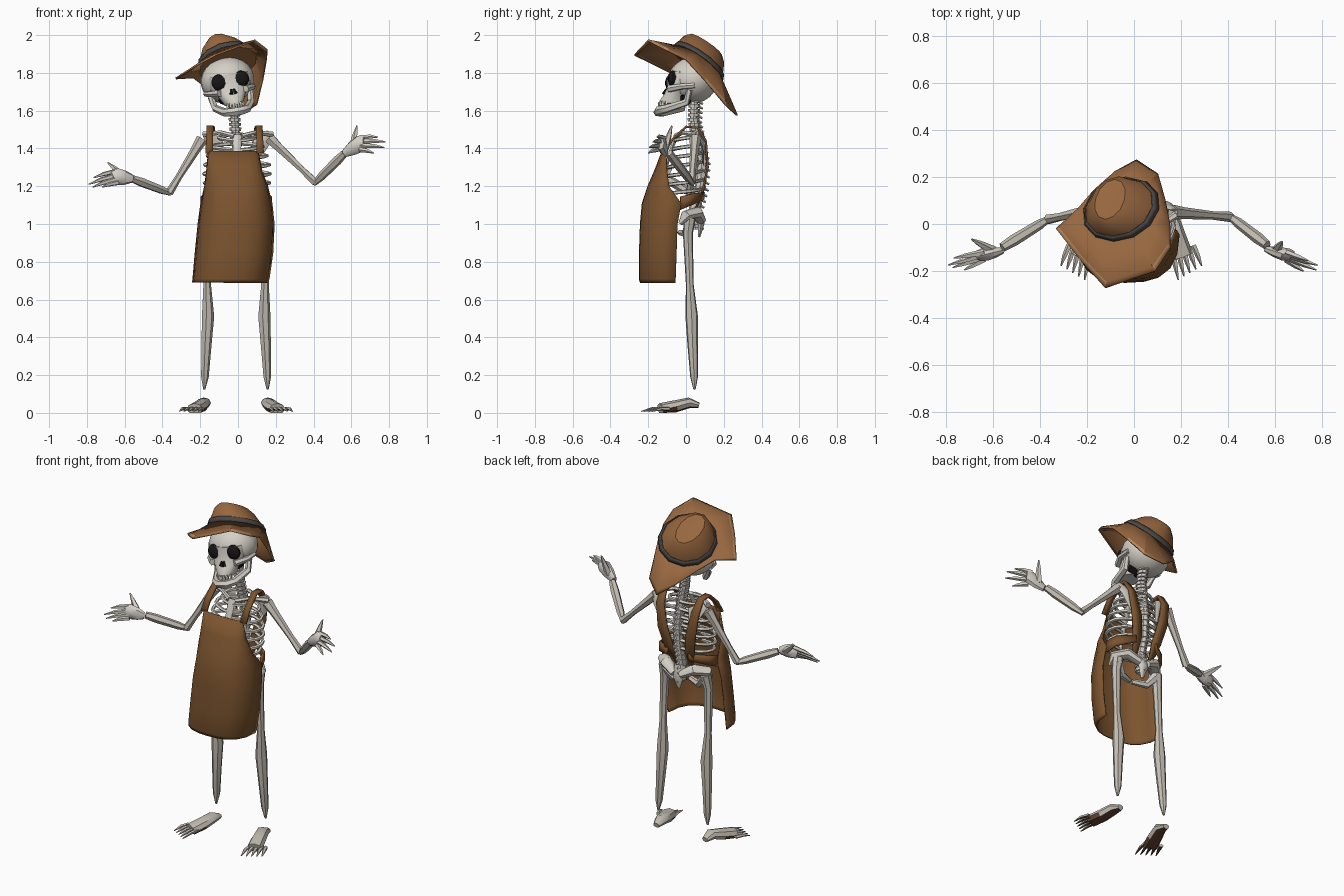
import bpy, bmesh, math
from mathutils import Vector, Matrix


def material(name, rgb):
    m = bpy.data.materials.new(name)
    m.diffuse_color = (*rgb, 1)
    return m


SKULL = material("pale bone", (0.66, 0.63, 0.57))
BONE = material("weathered bone", (0.56, 0.52, 0.45))
APRON = material("brown leather", (0.20, 0.088, 0.028))
HAT = material("hat felt", (0.31, 0.135, 0.05))
TRIM = material("worn tan felt", (0.50, 0.26, 0.11))
BAND = material("dark grey band", (0.07, 0.065, 0.06))
DARK = material("socket black", (0.008, 0.008, 0.008))
SOLE = material("dirty sole", (0.12, 0.055, 0.03))


def finish(bm, name, mat, angle=40, matrix=None, thick=0):
    if matrix:
        bm.transform(matrix)
    bmesh.ops.recalc_face_normals(bm, faces=bm.faces[:])
    me = bpy.data.meshes.new(name)
    bm.to_mesh(me)
    bm.free()
    ob = bpy.data.objects.new(name, me)
    bpy.context.collection.objects.link(ob)
    me.materials.append(mat)
    if thick:
        mod = ob.modifiers.new("thickness", "SOLIDIFY")
        mod.thickness = thick
        mod.offset = 0
    bpy.ops.object.select_all(action='DESELECT')
    ob.select_set(True)
    bpy.context.view_layer.objects.active = ob
    bpy.ops.object.shade_smooth_by_angle(angle=math.radians(angle))
    return ob


def loft(bm, rings, closed=True, caps=True):
    vs = [[bm.verts.new(p) for p in r] for r in rings]
    n = len(vs[0])
    for a, b in zip(vs, vs[1:]):
        for i in range(n if closed else n - 1):
            j = (i + 1) % n
            bm.faces.new((a[i], a[j], b[j], b[i]))
    if closed and caps:
        bm.faces.new(vs[0])
        bm.faces.new(vs[-1])


def tube(bm, pts, radii, sides=6, flat=1.0):
    """Tapered bone along a path; flat squashes it across its upward axis."""
    pts = [Vector(p) for p in pts]
    ref = (pts[-1] - pts[0]).normalized()
    ref = Vector((0, 1, 0)) if abs(ref.z) > 0.8 else Vector((0, 0, 1))
    rings = []
    for i, p in enumerate(pts):
        d = (pts[min(i + 1, len(pts) - 1)] - pts[max(i - 1, 0)]).normalized()
        u = d.cross(ref).normalized()
        v = u.cross(d)
        r = radii[i] if isinstance(radii, (list, tuple)) else radii
        rings.append([p + u * r * math.cos(t) + v * r * flat * math.sin(t)
                      for t in (2 * math.pi * k / sides for k in range(sides))])
    loft(bm, rings)


def ball(bm, c, r, seg=14):
    m = Matrix.Translation(c) @ Matrix.Diagonal((*r, 1))
    bmesh.ops.create_uvsphere(bm, u_segments=seg, v_segments=max(6, seg * 2 // 3), radius=1, matrix=m)


def box(bm, c, size):
    bmesh.ops.create_cube(bm, size=1, matrix=Matrix.Translation(c) @ Matrix.Diagonal((*size, 1)))


# Head, built upright then tilted as one
HEAD = (Matrix.Translation((-0.055, 0.03, 1.76)) @ Matrix.Rotation(math.radians(-10), 4, 'Y')
        @ Matrix.Rotation(math.radians(7), 4, 'Z'))
bm = bmesh.new()
ball(bm, (0, 0.005, 0), (0.143, 0.13, 0.122), 18)
rows = [(0.03, 0.105, -0.125), (-0.035, 0.108, -0.128), (-0.08, 0.075, -0.15), (-0.112, 0.058, -0.172), (-0.132, 0.05, -0.175)]
loft(bm, [[(w * math.cos(t), (f - 0.03) / 2 + (f + 0.03) / 2 * -math.sin(t), z)
           for t in (2 * math.pi * k / 14 for k in range(14))] for z, w, f in rows])
for s in (-1, 1):
    tube(bm, [(s * 0.07, -0.13, -0.06), (s * 0.118, -0.07, -0.055), (s * 0.128, 0.0, -0.05)], [0.02, 0.016, 0.014])
finish(bm, "skull", SKULL, 50, HEAD)

bm = bmesh.new()
side = [(0.108, -0.025, -0.07), (0.095, -0.04, -0.135), (0.06, -0.14, -0.165), (0.025, -0.178, -0.17)]
tube(bm, [(-x, y, z) for x, y, z in side] + side[::-1], [0.016, 0.02, 0.022, 0.024, 0.024, 0.022, 0.02, 0.016])
finish(bm, "jaw", SKULL, 50, HEAD)

bm = bmesh.new()
for k in range(-3, 4):
    y = -0.172 + 0.0035 * k * k
    box(bm, (k * 0.014, y, -0.132), (0.011, 0.012, 0.022))
    box(bm, (k * 0.013, y, -0.151), (0.010, 0.012, 0.014))
finish(bm, "teeth", SKULL, 30, HEAD)

bm = bmesh.new()
for s in (-1, 1):
    ball(bm, (s * 0.06, -0.107, -0.004), (0.042, 0.027, 0.044), 11)
    tube(bm, [(s * 0.006, -0.135, -0.05), (s * 0.012, -0.148, -0.076)], [0.006, 0.011], 5)
ball(bm, (0, -0.04, -0.095), (0.075, 0.05, 0.04), 10)
finish(bm, "eye_and_nose_sockets", DARK, 30, HEAD)

# Hat: tilted crown, band and bent brim
A, B, C = Vector((0.148, 0, 0.05)), Vector((0.03, 0.125, -0.08)), Vector((-0.052, 0.06, 1.845))
UP = Vector((-0.05, 0.045, 0.105))
T = [2 * math.pi * k / 12 for k in range(12)]


def hat_ring(h, sa, sb):
    return [C + UP * h + A * sa * math.cos(t) + B * sb * math.sin(t) for t in T]


bm = bmesh.new()
loft(bm, [hat_ring(0, 1.05, 1.05), hat_ring(0.3, 0.93, 0.98), hat_ring(0.75, 0.66, 0.87),
          hat_ring(1.0, 0.42, 0.68), hat_ring(0.97, 0.14, 0.35)])
finish(bm, "hat_crown", HAT, 35)
bm = bmesh.new()
loft(bm, [hat_ring(0.03, 1.07, 1.07), hat_ring(0.27, 0.97, 1.01)], caps=False)
finish(bm, "hat_band", BAND, 40, thick=0.006)
edge = [(0.15, 0, 1.87), (0.13, 0.1, 1.76), (0.10, 0.21, 1.63), (0.01, 0.27, 1.575), (-0.08, 0.22, 1.64),
        (-0.17, 0.14, 1.72), (-0.24, 0.06, 1.775), (-0.33, -0.02, 1.77), (-0.22, -0.16, 1.84),
        (-0.12, -0.272, 1.895), (0.09, -0.2, 1.972), (0.155, -0.1, 1.92)]
bm = bmesh.new()
inner = hat_ring(0, 1.03, 1.03)
rim = [p.lerp(Vector(q), 0.87) for p, q in zip(inner, edge)]
loft(bm, [inner, rim, edge], caps=False)
brim = finish(bm, "hat_brim", HAT, 30, thick=0.01)
brim.data.materials.append(TRIM)
for f in brim.data.polygons[12:]:
    f.material_index = 1 if f.index in (13, 19, 20, 22) else 0

# Spine: tapering column with stacked vertebrae
path = [(-0.03, 0.045, 1.66), (-0.018, 0.04, 1.56), (-0.01, 0.06, 1.46), (-0.005, 0.085, 1.34),
        (-0.005, 0.075, 1.2), (-0.005, 0.045, 1.08), (-0.005, 0.05, 0.97)]
bm = bmesh.new()
tube(bm, path, [0.02, 0.02, 0.022, 0.024, 0.027, 0.03, 0.02], 8)
for a, b in zip(path, path[1:]):
    for k in range(4):
        p = Vector(a).lerp(Vector(b), k / 4)
        tube(bm, [p, p - Vector((0, 0, 0.017))], [0.032, 0.03], 8)
        tube(bm, [p, p + Vector((0, 0.045, -0.025))], [0.012, 0.005], 4)
finish(bm, "spine", SKULL, 40)

# Rib cage with breastbone, collarbones and shoulder blades
bm = bmesh.new()
for i, w in enumerate((0.085, 0.125, 0.145, 0.158, 0.163, 0.16, 0.145)):
    z = 1.475 - i * 0.048
    front = -0.06 - 0.012 * i
    for s in (-1, 1):
        pts = []
        for k in range(9):
            t = math.pi * k / 8
            y = (0.085 + front) / 2 + (0.085 - front) / 2 * math.cos(t)
            pts.append((s * (0.012 + w * math.sin(t)) - 0.005, y, z - 0.035 * k / 8))
        tube(bm, pts, [0.012] + [0.0105] * 7 + [0.009], 5)
tube(bm, [(-0.005, -0.05, 1.47), (-0.005, -0.09, 1.36), (-0.005, -0.125, 1.2)], [0.025, 0.02, 0.012], 6, 0.5)
finish(bm, "ribs", SKULL, 50)
bm = bmesh.new()
for s in (-1, 1):
    tube(bm, [(s * 0.02, -0.055, 1.465), (s * 0.09, -0.02, 1.485), (s * 0.18, 0.04, 1.475)], [0.014, 0.011, 0.017])
    tube(bm, [(s * 0.17, 0.06, 1.48), (s * 0.12, 0.088, 1.43), (s * 0.085, 0.092, 1.31)], [0.022, 0.045, 0.008], 6, 0.25)
finish(bm, "collarbones_and_shoulder_blades", SKULL, 40)

# Pelvis
bm = bmesh.new()
for s in (-1, 1):
    tube(bm, [(s * 0.02, 0.08, 1.02), (s * 0.09, 0.055, 1.06), (s * 0.15, 0.0, 1.045), (s * 0.145, -0.03, 1.0)],
         [0.028, 0.04, 0.035, 0.015], 8, 0.8)
    tube(bm, [(s * 0.14, 0.02, 1.01), (s * 0.09, 0.0, 0.95), (s * 0.01, -0.03, 0.955)], [0.03, 0.022, 0.016])
tube(bm, [(0, 0.06, 1.07), (0, 0.08, 1.0), (0, 0.07, 0.93)], [0.04, 0.035, 0.01], 6, 0.6)
finish(bm, "pelvis", SKULL, 45)

# Legs and feet
for s, word in ((-1, "left"), (1, "right")):
    o = -0.022 if s < 0 else 0.0
    bm = bmesh.new()
    tube(bm, [(s * 0.135 + o * 0.5, 0.02, 1.03), (s * 0.138 + o, 0.01, 0.95), (s * 0.142 + o, 0.02, 0.68), (s * 0.138 + o, 0.03, 0.51),
              (s * 0.146 + o, 0.035, 0.36), (s * 0.154 + o, 0.043, 0.19), (s * 0.157 + o, 0.045, 0.125)],
         [0.032, 0.027, 0.021, 0.034, 0.028, 0.021, 0.006], 7)
    finish(bm, word + "_leg", BONE, 40)
    bm = bmesh.new()
    tube(bm, [(s * 0.155 + o, 0.068, 0.04), (s * 0.158 + o, 0.015, 0.053), (s * 0.18 + o, -0.06, 0.034), (s * 0.207 + o, -0.135, 0.018)],
         [0.02, 0.038, 0.043, 0.045], 8, 0.75)
    for k in range(5):
        u = k / 4
        tube(bm, [(s * (0.168 + 0.085 * u) + o, -0.12 + 0.03 * u, 0.022),
                  (s * (0.177 + 0.095 * u) + o, -0.18 + 0.045 * u, 0.022),
                  (s * (0.188 + 0.10 * u) + o, -0.238 + 0.06 * u, 0.008)], [0.013, 0.011, 0.003], 5, 0.8)
    for v in bm.verts:
        v.co.z = max(v.co.z, 0)
    foot = finish(bm, word + "_foot", BONE, 40)
    foot.data.materials.append(SOLE)
    for f in foot.data.polygons:
        f.material_index = 1 if f.normal.z < -0.5 else 0


# Arms and open hands
def arm(word, shoulder, elbow, wrist, palm, thumb, tips):
    S, E, W, P = map(Vector, (shoulder, elbow, wrist, palm))
    bm = bmesh.new()
    tube(bm, [S, S.lerp(E, 0.2), S.lerp(E, 0.7), E], [0.032, 0.025, 0.018, 0.022])
    tube(bm, [E - (W - E) * 0.05, E.lerp(W, 0.2), E.lerp(W, 0.75), W], [0.013, 0.022, 0.025, 0.02])
    finish(bm, word + "_arm", BONE, 40)
    bm = bmesh.new()
    tube(bm, [W, W.lerp(P, 0.5), P, P.lerp(Vector(tips[1]), 0.2)], [0.022, 0.038, 0.045, 0.034], 8, 1.0)
    # thin the palm across its facing direction
    for v in bm.verts:
        v.co.y = P.y + (v.co.y - P.y) * 0.6
    for i, t in enumerate(tips):
        root = P + Vector((0, 0.01 - 0.01 * i, 0.032 - 0.021 * i))
        mid = root.lerp(Vector(t), 0.6) + Vector((0, 0, 0.004))
        tube(bm, [root, mid, t], [0.014, 0.011, 0.003], 5)
    root = W.lerp(P, 0.5)
    tube(bm, [root, root.lerp(Vector(thumb), 0.6), thumb], [0.022, 0.014, 0.004], 5)
    finish(bm, word + "_hand", SKULL, 40)


arm("left", (-0.19, 0.055, 1.45), (-0.365, 0.02, 1.165), (-0.56, -0.10, 1.24), (-0.635, -0.13, 1.25),
    (-0.69, -0.065, 1.325), [(-0.765, -0.145, 1.245), (-0.79, -0.175, 1.21), (-0.77, -0.185, 1.195), (-0.72, -0.195, 1.195)])
arm("right", (0.165, 0.05, 1.455), (0.41, 0.03, 1.22), (0.565, -0.09, 1.375), (0.645, -0.13, 1.425),
    (0.63, -0.075, 1.52), [(0.74, -0.155, 1.46), (0.78, -0.175, 1.435), (0.775, -0.195, 1.405), (0.72, -0.2, 1.375)])

# Apron: curved sheet wrapping the front
rows = [(1.385, -0.155, 0.105, -0.125, -0.105), (1.28, -0.165, 0.125, -0.165, -0.10), (1.2, -0.175, 0.155, -0.2, -0.09),
        (1.11, -0.195, 0.178, -0.23, -0.025), (1.0, -0.21, 0.19, -0.24, -0.045), (0.85, -0.225, 0.183, -0.245, -0.05),
        (0.71, -0.237, 0.163, -0.246, -0.055), (0.69, -0.24, 0.155, -0.24, -0.055)]
bm = bmesh.new()
rings = []
for z, l, r, f, e in rows:
    ring = []
    for k in range(11):
        t = k / 5 - 1
        ring.append(((l + r) / 2 + (r - l) / 2 * math.sin(t * math.pi / 2), f + (e - f) * abs(t) ** 2.5, z))
    rings.append(ring)
loft(bm, rings, closed=False)
finish(bm, "apron", APRON, 35, thick=0.008)

# Shoulder straps running down to the waist at the back
for s, word in ((-1, "left"), (1, "right")):
    o = -0.018
    pts = [(0.135, -0.115, 1.375, 0.02), (0.133, -0.07, 1.45, 0.018), (0.13, 0.0, 1.515, 0.018), (0.125, 0.06, 1.51, 0.02),
           (0.12, 0.105, 1.44, 0.025), (0.095, 0.115, 1.3, 0.032), (0.07, 0.09, 1.18, 0.03), (0.055, 0.05, 1.07, 0.012)]
    bm = bmesh.new()
    loft(bm, [[(s * (x - w) + o, y, z), (s * (x + w) + o, y, z)] for x, y, z, w in pts], closed=False)
    finish(bm, word + "_strap", APRON, 40, thick=0.012)
    bm = bmesh.new()
    loft(bm, [[(s * x + o * 0.5, y, z - h), (s * x + o * 0.5, y, z + h)] for x, y, z, h in
              ((0.185, -0.03, 1.11, 0.035), (0.165, 0.03, 1.13, 0.03), (0.07, 0.095, 1.15, 0.02))], closed=False)
    finish(bm, word + "_waist_tie", APRON, 40, thick=0.01)
